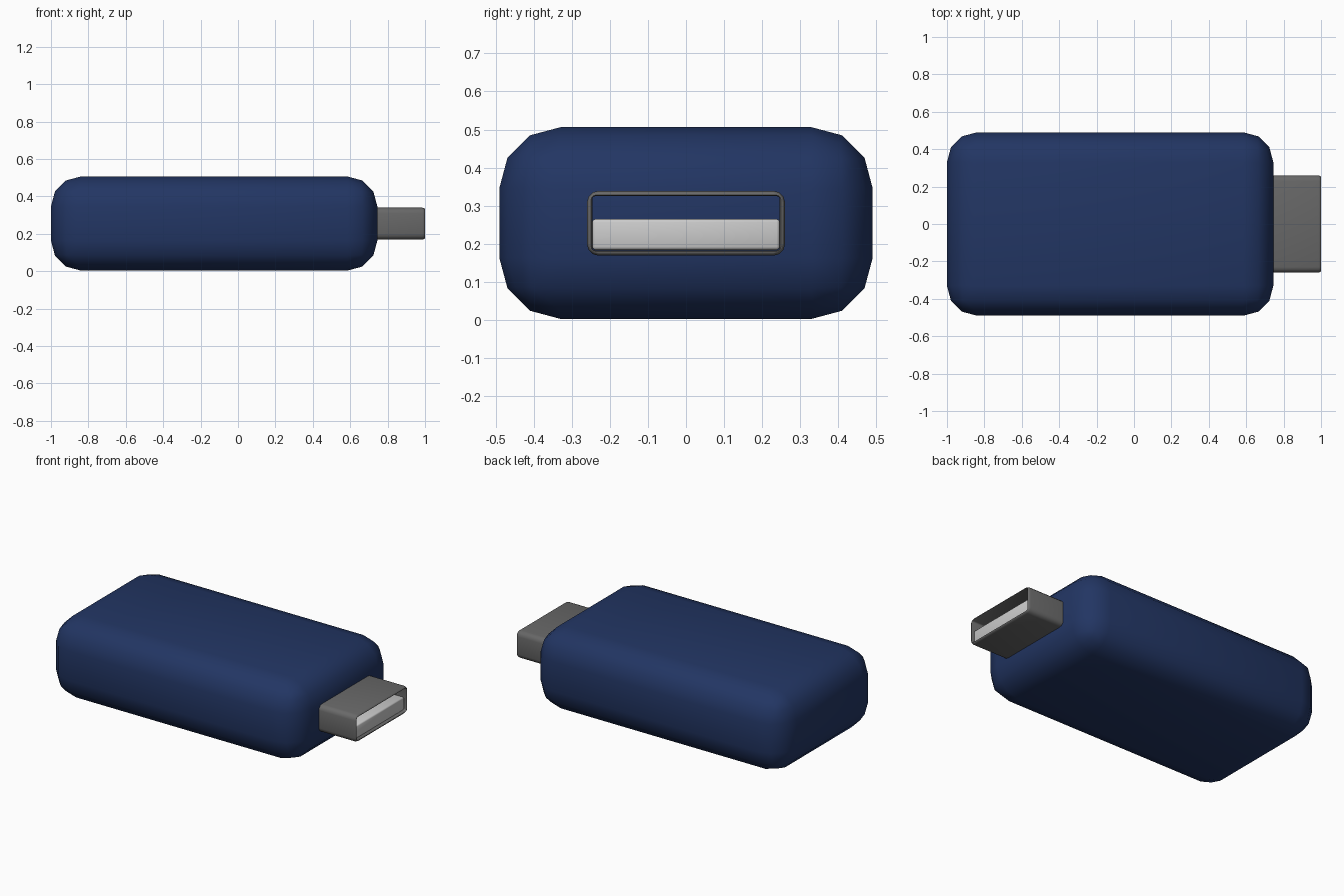
import bpy, bmesh, math

if "Cube" in bpy.data.objects:
    bpy.data.objects.remove(bpy.data.objects["Cube"])


def material(name, rgb):
    m = bpy.data.materials.new(name)
    m.diffuse_color = (*rgb, 1)
    m.use_nodes = True
    m.node_tree.nodes["Principled BSDF"].inputs["Base Color"].default_value = m.diffuse_color
    return m


def finish(name, bm, angle, mat=None):
    bmesh.ops.recalc_face_normals(bm, faces=bm.faces)
    me = bpy.data.meshes.new(name)
    bm.to_mesh(me)
    bm.free()
    ob = bpy.data.objects.new(name, me)
    bpy.context.collection.objects.link(ob)
    if mat:
        me.materials.append(mat)
    bpy.ops.object.select_all(action='DESELECT')
    ob.select_set(True)
    bpy.context.view_layer.objects.active = ob
    bpy.ops.object.shade_smooth_by_angle(angle=math.radians(angle))
    return ob


def rounded_box(name, lo, hi, radius, segments, mat=None):
    bm = bmesh.new()
    bmesh.ops.create_cube(bm, size=1)
    for v in bm.verts:
        v.co = [h if c > 0 else l for c, l, h in zip(v.co, lo, hi)]
    bmesh.ops.bevel(bm, geom=bm.edges[:], offset=radius, segments=segments,
                    profile=0.5, affect='EDGES')
    return finish(name, bm, 60, mat)


def rounded_loop(bm, x, half_w, half_h, zc, r, steps=3):
    verts = []
    for i, (sy, sz) in enumerate([(1, 1), (-1, 1), (-1, -1), (1, -1)]):
        for k in range(steps + 1):
            a = math.pi / 2 * (i + k / steps)
            verts.append(bm.verts.new((x, sy * (half_w - r) + r * math.cos(a),
                                       zc + sz * (half_h - r) + r * math.sin(a))))
    return verts


navy = material("navy_plastic", (0.016, 0.036, 0.125))
steel = material("dark_metal", (0.14, 0.14, 0.14))

# Main casing
rounded_box("casing", (-1, -0.49, 0.003), (0.745, 0.49, 0.506), 0.16, 3, navy)

# Hollow plug shell: outer wall, softened lip, inner wall
bm = bmesh.new()
sections = [(0.70, 0.26, 0.085, 0.03), (0.986, 0.26, 0.085, 0.03),
            (0.996, 0.257, 0.082, 0.028), (1.0, 0.253, 0.078, 0.024),
            (1.0, 0.249, 0.074, 0.012), (0.994, 0.246, 0.071, 0.008),
            (0.70, 0.246, 0.071, 0.008)]
loops = [rounded_loop(bm, x, w, h, 0.254, r) for x, w, h, r in sections]
n = len(loops[0])
for a, b in zip(loops, loops[1:] + loops[:1]):
    for i in range(n):
        j = (i + 1) % n
        bm.faces.new((a[i], a[j], b[j], b[i]))
finish("plug_shell", bm, 50, steel)

# Contact tongue lying in the lower half of the plug
rounded_box("contact_tongue", (0.70, -0.246, 0.184), (0.985, 0.246, 0.265), 0.008, 2)
